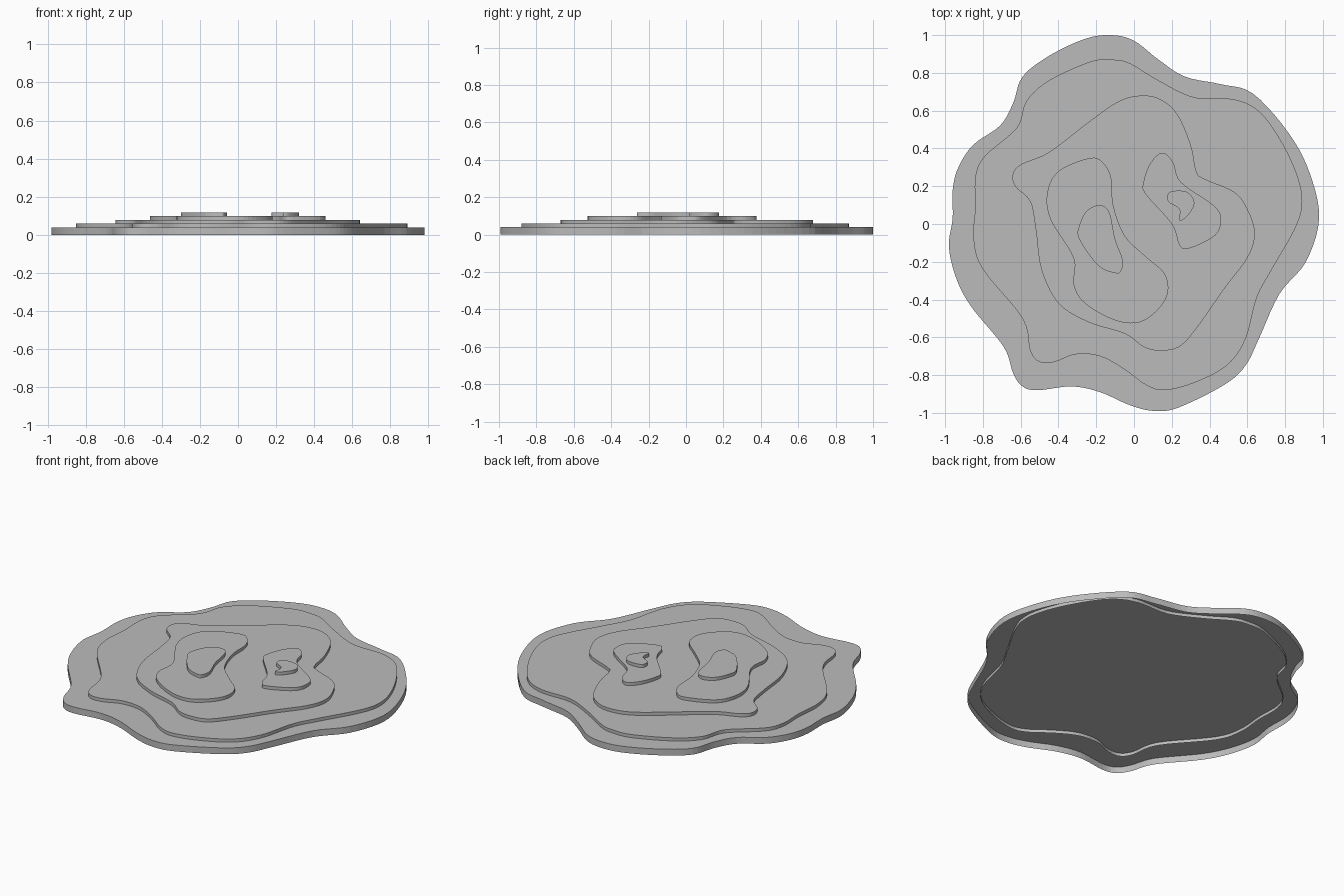
import bpy
import bmesh
from mathutils import Vector

cube = bpy.data.objects.get("Cube")
if cube:
    bpy.data.objects.remove(cube, do_unlink=True)

STEP = 0.0196            # rise from one terrace to the next
THICKNESS = 2 * STEP     # each terrace overlaps the one below it
SMOOTHNESS = 5           # curve segments between two outline points

stone = bpy.data.materials.new("stone_grey")
stone.use_nodes = True
grey = (0.5, 0.5, 0.5, 1.0)
stone.diffuse_color = grey
stone.node_tree.nodes["Principled BSDF"].inputs["Base Color"].default_value = grey


def smooth_outline(points):
    """Closed smooth curve through the outline points, given in hundredths."""
    knots = [Vector((x, y, 0)) / 100 for x, y in points]
    count = len(knots)
    curve = []
    for i in range(count):
        before, start = knots[i - 1], knots[i]
        end, after = knots[(i + 1) % count], knots[(i + 2) % count]
        leave, arrive = (end - before) / 2, (after - start) / 2
        for k in range(SMOOTHNESS):
            t = k / SMOOTHNESS
            ease = t * t * (3 - 2 * t)
            curve.append(start.lerp(end, ease)
                         + leave * t * (1 - t) ** 2
                         - arrive * t * t * (1 - t))
    return curve


def terrace(name, level, points):
    """Flat cap with a wall hanging from its rim, open underneath."""
    top = THICKNESS + level * STEP
    bottom = top - THICKNESS
    bm = bmesh.new()
    outline = smooth_outline(points)
    upper = [bm.verts.new((p.x, p.y, top)) for p in outline]
    lower = [bm.verts.new((p.x, p.y, bottom)) for p in outline]
    cap = bm.faces.new(upper)
    for i in range(len(upper)):
        bm.faces.new((upper[i - 1], lower[i - 1], lower[i], upper[i]))
    cap.normal_update()
    if cap.normal.z < 0:
        bmesh.ops.reverse_faces(bm, faces=bm.faces[:])
    mesh = bpy.data.meshes.new(name)
    bm.to_mesh(mesh)
    bm.free()
    mesh.materials.append(stone)
    terrace_object = bpy.data.objects.new(name, mesh)
    bpy.context.collection.objects.link(terrace_object)


# Broad base terrace
terrace("base_terrace", 0, [
    (98, 3), (93, 27), (82, 48), (63, 69), (46, 74), (27, 78), (13, 87),
    (0, 97), (-12, 100), (-26, 98), (-45, 89), (-59, 78), (-64, 64),
    (-71, 52), (-85, 42), (-93, 30), (-96, 18), (-96, 3), (-98, -12),
    (-94, -29), (-86, -44), (-69, -65), (-64, -79), (-59, -86), (-51, -88),
    (-33, -86), (-18, -89), (-2, -96), (11, -99), (24, -97), (48, -85),
    (59, -75), (66, -61), (77, -37), (91, -20)])

# Second terrace
terrace("lower_terrace", 1, [
    (89, 10), (87, 24), (79, 42), (67, 59), (53, 66), (32, 67), (13, 76),
    (-2, 85), (-11, 87), (-23, 86), (-45, 76), (-57, 65), (-62, 51),
    (-79, 36), (-84, 25), (-84, 9), (-85, -8), (-80, -24), (-59, -50),
    (-55, -67), (-50, -73), (-42, -73), (-31, -69), (-18, -70), (-5, -77),
    (6, -85), (16, -88), (32, -84), (49, -75), (59, -61), (65, -39),
    (73, -24), (85, -3)])

# Third terrace, shared by both peaks
terrace("middle_terrace", 2, [
    (64, -5), (60, 8), (53, 17), (37, 24), (33, 28), (30, 42), (23, 58),
    (14, 66), (4, 68), (-8, 65), (-24, 54), (-45, 38), (-59, 32), (-64, 27),
    (-63, 20), (-55, 12), (-52, -3), (-49, -24), (-40, -42), (-24, -52),
    (-5, -58), (5, -65), (13, -67), (24, -65), (34, -54), (48, -34),
    (60, -18)])

# Large hill on the right side
terrace("large_hill", 3, [
    (-23, 35), (-16, 32), (-12, 24), (-11, 10), (-5, -6), (6, -17),
    (16, -26), (18, -36), (13, -45), (3, -52), (-10, -51), (-26, -42),
    (-32, -32), (-32, -18), (-44, 2), (-46, 16), (-40, 28)])
terrace("large_hill_summit", 4, [
    (-18, 10), (-13, 6), (-10, -8), (-6, -19), (-7, -25), (-10, -26),
    (-19, -22), (-29, -8), (-29, -1), (-25, 7)])

# Small hill on the left side
terrace("small_hill", 3, [
    (17, 37), (21, 32), (25, 22), (42, 10), (46, 3), (43, -6), (29, -13),
    (24, -11), (20, 0), (6, 16), (5, 22), (8, 31), (13, 37)])
terrace("small_hill_summit", 4, [
    (19, 17), (28, 17), (32, 11), (28, 4), (24, 2), (24, 8), (18, 12)])
